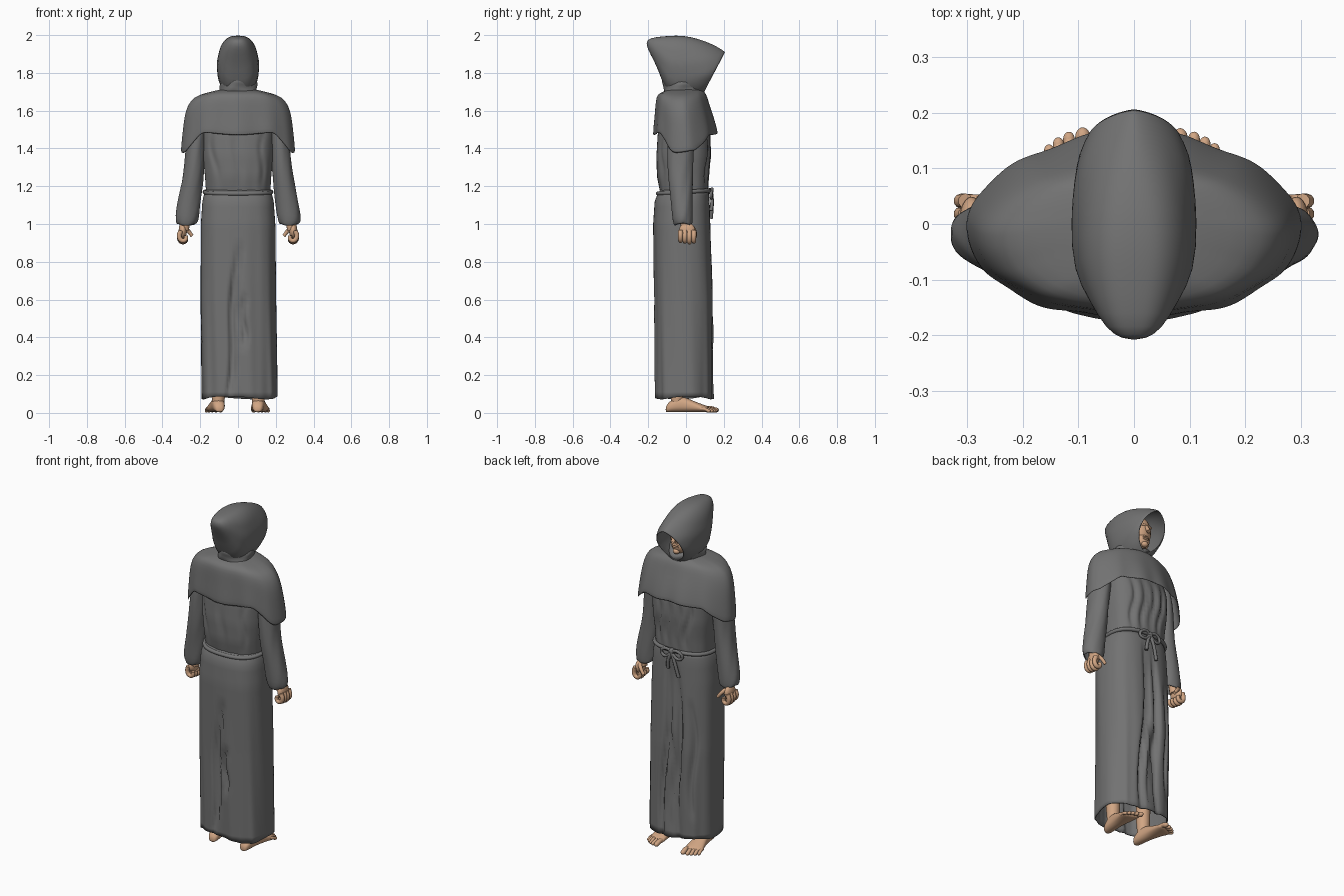
import bpy, bmesh, math
from math import sin, cos, pi, exp
from mathutils import Vector, Matrix

if "Cube" in bpy.data.objects:
    bpy.data.objects.remove(bpy.data.objects["Cube"], do_unlink=True)


def material(name, rgb):
    m = bpy.data.materials.new(name)
    m.use_nodes = True
    m.diffuse_color = (*rgb, 1)
    bsdf = m.node_tree.nodes["Principled BSDF"]
    bsdf.inputs["Base Color"].default_value = (*rgb, 1)
    bsdf.inputs["Roughness"].default_value = 0.8
    return m


CLOTH = material("grey cloth", (0.17, 0.17, 0.17))
SKIN = material("skin", (0.64, 0.38, 0.23))


def finish(name, bm, mat, thick=0, subdiv=0):
    bmesh.ops.recalc_face_normals(bm, faces=bm.faces)
    for f in bm.faces:
        f.smooth = True
    me = bpy.data.meshes.new(name)
    bm.to_mesh(me)
    bm.free()
    me.materials.append(mat)
    ob = bpy.data.objects.new(name, me)
    bpy.context.collection.objects.link(ob)
    if thick:
        s = ob.modifiers.new("thickness", "SOLIDIFY")
        s.thickness, s.offset = thick, -1
    if subdiv:
        ob.modifiers.new("smooth", "SUBSURF").levels = subdiv
        ob.modifiers["smooth"].render_levels = subdiv


def loft(name, rings, mat, caps=(False, False), **kw):
    """Skin closed rings of points, in order."""
    bm = bmesh.new()
    rows = [[bm.verts.new(p) for p in r] for r in rings]
    n = len(rows[0])
    for a, b in zip(rows, rows[1:]):
        for i in range(n):
            bm.faces.new((a[i], a[(i + 1) % n], b[(i + 1) % n], b[i]))
    for use, row in zip(caps, (rows[0], rows[-1])):
        if use:
            bm.faces.new(row)
    finish(name, bm, mat, **kw)


def oval(cx, cy, rx, ry, z, n=48, power=2.0, front_power=None):
    pts = []
    for i in range(n):
        c, s = cos(2 * pi * i / n), sin(2 * pi * i / n)
        e = 2 / (front_power if front_power and s > 0 else power)
        pts.append(Vector((cx + rx * math.copysign(abs(c) ** e, c),
                           cy + ry * math.copysign(abs(s) ** e, s), z)))
    return pts


def sample(profile, z):
    """Interpolate rows of (z, values...) listed from high to low."""
    for a, b in zip(profile, profile[1:]):
        if a[0] >= z >= b[0]:
            t = (a[0] - z) / (a[0] - b[0])
            return [u + (v - u) * t for u, v in zip(a[1:], b[1:])]
    return profile[-1][1:]


def draped(name, profile, rows, power, creases=(), ripple=0.0, n=112, **kw):
    """Cloth tube; a crease is (side, x top, x bottom, z top, z bottom, depth)."""
    top, low = profile[0][0], profile[-1][0]
    rings = []
    for k in range(rows + 1):
        z = top + (low - top) * k / rows
        ring = oval(*sample(profile, z), z, n, power)
        for i, p in enumerate(ring):
            a = 2 * pi * i / n
            w = ripple * k / rows
            p.x *= 1 + w * sin(7 * a + 2 * z)
            p.y *= 1 + w * (sin(9 * a + 3 * z) + 0.7 * sin(17 * a))
            for side, x1, x0, z1, z0, depth in creases:
                if z0 < z < z1 and p.y * side > 0.02:
                    t = (z - z0) / (z1 - z0)
                    d = (p.x - x0 - (x1 - x0) * t - 0.014 * sin(7 * t)) / 0.014
                    p.y -= side * depth * sin(pi * t) ** 0.6 * exp(-d * d)
            if k == rows:
                p.z += 0.4 * ripple * sin(3 * a + 1)
        rings.append(ring)
    loft(name, rings, CLOTH, **kw)


def tube(name, pts, r, mat, cyclic=False, tip=1.0):
    cu = bpy.data.curves.new(name, "CURVE")
    cu.dimensions = "3D"
    cu.bevel_depth, cu.bevel_resolution, cu.resolution_u = r, 3, 5
    cu.use_fill_caps = True
    sp = cu.splines.new("BEZIER")
    sp.bezier_points.add(len(pts) - 1)
    for i, (b, p) in enumerate(zip(sp.bezier_points, pts)):
        b.co = p
        b.radius = 1 + (tip - 1) * i / (len(pts) - 1)
        b.handle_left_type = b.handle_right_type = "AUTO"
    sp.use_cyclic_u = cyclic
    cu.materials.append(mat)
    bpy.context.collection.objects.link(bpy.data.objects.new(name, cu))


def ball(name, loc, size, mat):
    bm = bmesh.new()
    bmesh.ops.create_uvsphere(bm, u_segments=24, v_segments=16, radius=1)
    bm.transform(Matrix.Translation(loc) @ Matrix.Diagonal((*size, 1)))
    finish(name, bm, mat)


# Skirt and torso of the robe
draped("skirt", [(1.18, 0, -0.01, 0.172, 0.128), (1.13, 0, -0.02, 0.188, 0.145),
                 (1.0, 0, -0.022, 0.197, 0.152), (0.6, 0, -0.012, 0.2, 0.156), (0.08, 0.008, -0.01, 0.2, 0.153)],
       36, 2.6, [(-1, 0.01, -0.06, 0.9, 0.05, 0.045), (-1, 0.035, 0.02, 0.62, 0.34, 0.035),
                 (1, 0.02, 0.06, 1.12, 0.05, 0.04), (1, -0.03, -0.05, 1.1, 0.04, 0.035),
                 (1, 0.0, 0.0, 0.7, 0.1, 0.035), (1, -0.12, -0.13, 0.9, 0.2, 0.02)],
       ripple=0.02, thick=0.006)
draped("torso", [(1.66, 0, -0.02, 0.17, 0.09), (1.48, 0, -0.01, 0.19, 0.14), (1.36, 0, -0.012, 0.186, 0.145),
                 (1.25, 0, -0.015, 0.175, 0.138), (1.17, 0, -0.01, 0.17, 0.127)],
       18, 2.6, [(s, x, x * 0.8, 1.52, 1.19, 0.016 if s > 0 else 0.009) for s in (1, -1)
                 for x in ((-0.1, -0.03, 0.04, 0.11) if s > 0 else (-0.14, 0, 0.14))], ripple=0.008)

# Shoulder cape, its hem hanging lower over the arms
CAPE = [(0.0, 0.08, 0.08, 0.0), (0.04, 0.14, 0.1, -0.01), (0.09, 0.205, 0.122, -0.02),
        (0.17, 0.25, 0.134, -0.022), (0.34, 0.278, 0.142, -0.018), (0.56, 0.289, 0.153, -0.01),
        (0.8, 0.297, 0.164, -0.004), (1.0, 0.304, 0.171, 0.0)]
cape = []
for t, rx, ry, cy in CAPE:
    ring = oval(0, cy, rx, ry, 0, 80, 2.15, 1.8)
    for i, p in enumerate(ring):
        a = 2 * pi * i / 80
        side = min(1, max(0, (abs(p.x) / rx - 0.64) / 0.3))
        hem = 1.475 - 0.095 * side + 0.006 * sin(5 * a)
        p.z = 1.715 + (hem - 1.715) * t
        p.y *= 1 + 0.03 * t * sin(11 * a)
    cape.append(ring)
loft("shoulder_cape", cape, CLOTH, thick=0.007, subdiv=1)

# Hood: rings of (top y, top z, bottom y, bottom z, half width, pointedness), back tip to rim
HOOD = [(-0.208, 1.965, -0.209, 1.945, 0.018, 0.8), (-0.192, 1.985, -0.19, 1.9, 0.05, 0.75),
        (-0.13, 1.993, -0.146, 1.82, 0.08, 0.7), (-0.05, 2.0, -0.115, 1.71, 0.105, 0.65),
        (0.03, 1.992, -0.03, 1.665, 0.11, 0.75), (0.11, 1.965, 0.05, 1.67, 0.106, 1.0),
        (0.165, 1.94, 0.085, 1.685, 0.096, 1.25), (0.21, 1.91, 0.1, 1.7, 0.084, 1.35)]
hood = []
for k, (ty, tz, by, bz, w, point) in enumerate(HOOD):
    ring = []
    for i in range(40):
        a = 2 * pi * i / 40
        f = (1 - cos(a)) / 2
        x = w * math.copysign(abs(sin(a)) ** point, sin(a))
        fold = 0.006 * sin(9 * f + k) * sin(pi * f) * (2 < k < 7)
        ring.append((x + math.copysign(fold, x), ty + (by - ty) * f, tz + (bz - tz) * f))
    hood.append(ring)
loft("hood", hood, CLOTH, caps=(True, False), thick=0.007, subdiv=1)

# Cowl gathered around the neck, higher at the back
cowl = []
for k, (z, r) in enumerate([(1.76, 0.075), (1.755, 0.098), (1.735, 0.107), (1.715, 0.1), (1.7, 0.105), (1.675, 0.097)]):
    ring = oval(0, -0.015, r * 0.96, r * 1.03, z, 48)
    for i, p in enumerate(ring):
        a = 2 * pi * i / 48
        p.z -= (0.022 - 0.003 * k) * sin(a) - 0.008 * sin(3 * a + 1)
        p.x *= 1 + 0.05 * sin(5 * a + k)
        p.y *= 1 + 0.05 * sin(4 * a + k)
    cowl.append(ring)
loft("cowl", cowl, CLOTH, thick=0.006, subdiv=1)

# Head and facial features inside the hood
ball("head", (0, 0.015, 1.845), (0.074, 0.092, 0.105), SKIN)
ball("jaw", (0, 0.045, 1.785), (0.052, 0.058, 0.055), SKIN)
ball("chin", (0, 0.09, 1.753), (0.02, 0.018, 0.016), SKIN)
ball("brow", (0, 0.09, 1.865), (0.048, 0.019, 0.011), SKIN)
tube("nose", [(0, 0.1, 1.86), (0, 0.113, 1.838), (0, 0.124, 1.818)], 0.009, SKIN, tip=1.35)
for z in (1.792, 1.781):
    ball("lip", (0, 0.099, z), (0.02, 0.009, 0.006), SKIN)
tube("neck", [(0, -0.01, 1.8), (0, -0.01, 1.66)], 0.05, SKIN)

# Rope belt with knot, bows and hanging ends
tube("belt", [(p.x, p.y, p.z + 0.008 * p.y / 0.13) for p in oval(0, -0.01, 0.176, 0.138, 1.17, 24, 2.5)], 0.011, CLOTH, True)
ball("belt_knot", (0, 0.13, 1.174), (0.02, 0.016, 0.018), CLOTH)
for s in (-1, 1):
    tube("belt_bow", [(0, 0.134, 1.174), (s * 0.038, 0.138, 1.185), (s * 0.068, 0.132, 1.155),
                      (s * 0.042, 0.135, 1.138), (0, 0.135, 1.168)], 0.0085, CLOTH)
    tube("belt_end", [(0, 0.134, 1.17), (s * 0.02, 0.138, 1.12), (s * 0.035 - 0.01, 0.133, 1.05 + 0.02 * s)], 0.0095, CLOTH)

for s, label in ((1, "left"), (-1, "right")):
    # Sleeve
    rings = []
    for k, (z, cx, cy, rx, ry) in enumerate([
            (1.6, 0.2, -0.02, 0.04, 0.06), (1.5, 0.215, -0.025, 0.05, 0.075), (1.38, 0.226, -0.03, 0.052, 0.07),
            (1.3, 0.232, -0.03, 0.053, 0.068), (1.22, 0.242, -0.028, 0.057, 0.064), (1.15, 0.254, -0.024, 0.06, 0.06),
            (1.07, 0.266, -0.02, 0.063, 0.056), (1.02, 0.271, -0.018, 0.062, 0.053), (0.995, 0.272, -0.015, 0.053, 0.047)]):
        ring = oval(s * cx, cy, rx, ry, z, 32)
        for i, p in enumerate(ring):
            p.x += 0.003 * sin(i * 1.2 + 2 * k)
            p.z += 0.006 * sin(i * pi / 8 + k)
        rings.append(ring)
    loft(label + "_sleeve", rings, CLOTH, thick=0.006, subdiv=1)

    # Forearm, palm, curled fingers and thumb
    tube(label + "_wrist", [(s * 0.272, -0.01, 1.1), (s * 0.285, 0, 0.97)], 0.027, SKIN)
    ball(label + "_palm", (s * 0.292, 0.006, 0.965), (0.022, 0.043, 0.042), SKIN)
    for j in range(4):
        y = -0.029 + 0.0235 * j
        d = 0.004 * abs(j - 2)
        tube(label + "_finger", [(s * 0.303, y, 0.965), (s * 0.311, y, 0.925 + d), (s * 0.295, y, 0.904 + d),
                                 (s * 0.276, y, 0.912 + d), (s * 0.276, y, 0.932 + d)], 0.0135, SKIN, tip=0.8)
    tube(label + "_thumb", [(s * 0.284, 0.03, 0.985), (s * 0.262, 0.045, 0.962), (s * 0.243, 0.05, 0.937)], 0.012, SKIN, tip=0.75)

    # Bare foot: body from heel to ball, leg, then toes
    turn = Matrix.Translation((s * 0.11, 0.002, 0)) @ Matrix.Rotation(-s * (0.06 if s > 0 else 0.12), 4, "Z")
    rings = []
    for y, w, h, x in [(-0.11, 0.014, 0.025, 0), (-0.1, 0.026, 0.046, 0), (-0.075, 0.033, 0.068, 0),
                       (-0.03, 0.034, 0.086, 0), (0.01, 0.037, 0.072, 0), (0.06, 0.045, 0.05, 0),
                       (0.1, 0.05, 0.036, 0), (0.128, 0.046, 0.024, -0.002)]:
        ring = []
        for i in range(24):
            c, q = cos(2 * pi * i / 24), sin(2 * pi * i / 24)
            ring.append(turn @ Vector((s * x + w * c, y - 0.012 * c * s * (y > 0.08),
                                       h / 2 + 0.004 + h / 2 * math.copysign(abs(q) ** 0.8, q))))
        rings.append(ring)
    loft(label + "_foot", rings, SKIN, caps=(True, True), subdiv=1)
    tube(label + "_leg", [turn @ Vector((0, -0.05, z)) for z in (0.04, 0.12, 0.4)], 0.031, SKIN, tip=1.4)
    for j, (x, y, r) in enumerate([(-0.036, 0.157, 0.0135), (-0.011, 0.156, 0.0105), (0.009, 0.149, 0.01),
                                   (0.027, 0.139, 0.0095), (0.043, 0.126, 0.009)]):
        base = turn @ Vector((s * x * 0.95, y - 0.05, 0.022))
        end = turn @ Vector((s * x, y - 0.006, r + 0.002))
        tube(label + "_toe", [base, (base + end) / 2 + Vector((0, 0, 0.004)), end], r, SKIN)
        ball(label + "_toe_tip", end, (r, r * 1.3, r), SKIN)
